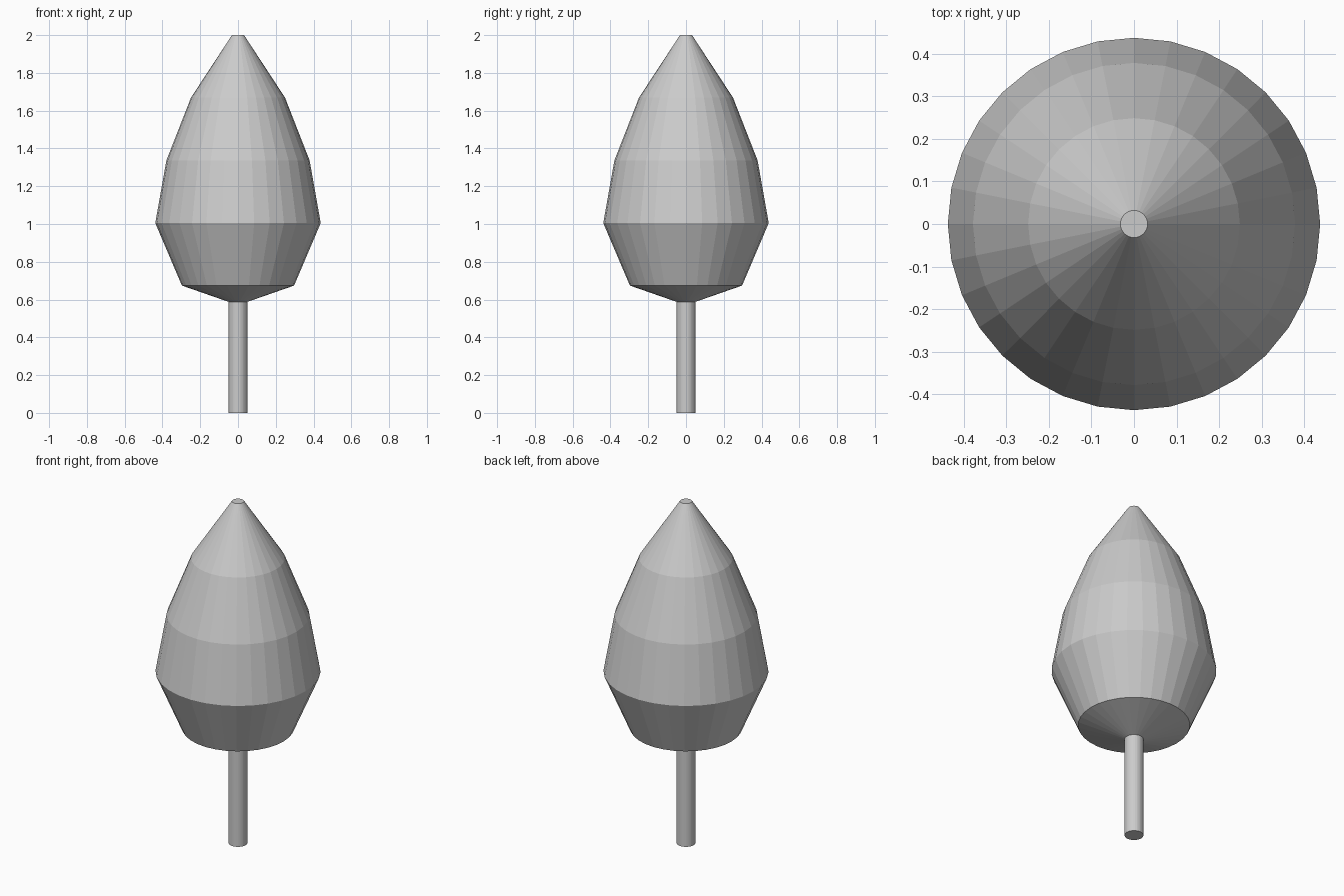
import bpy, bmesh
from math import cos, sin, pi

if "Cube" in bpy.data.objects:
    bpy.data.objects.remove(bpy.data.objects["Cube"])

SIDES = 32

def lathe(name, profile, cap_bottom=False, cap_top=False):
    """Revolve (radius, z) points around the z axis."""
    bm = bmesh.new()
    rings = [[bm.verts.new((r * cos(2 * pi * i / SIDES), r * sin(2 * pi * i / SIDES), z))
              for i in range(SIDES)] for r, z in profile]
    for low, high in zip(rings, rings[1:]):
        for i in range(SIDES):
            j = (i + 1) % SIDES
            bm.faces.new((low[i], low[j], high[j], high[i]))
    if cap_bottom:
        bm.faces.new(rings[0][::-1])
    if cap_top:
        bm.faces.new(rings[-1])
    mesh = bpy.data.meshes.new(name)
    bm.to_mesh(mesh)
    bm.free()
    obj = bpy.data.objects.new(name, mesh)
    bpy.context.collection.objects.link(obj)
    return obj

# Trunk: plain post, its top meets the underside of the crown
lathe("trunk", [(0.05, 0), (0.05, 0.588)], cap_bottom=True)

# Crown: faceted teardrop with a small flat tip
lathe("crown", [(0.05, 0.588), (0.297, 0.674), (0.438, 1.005), (0.379, 1.337),
                (0.249, 1.669), (0.032, 2.0)], cap_top=True)
